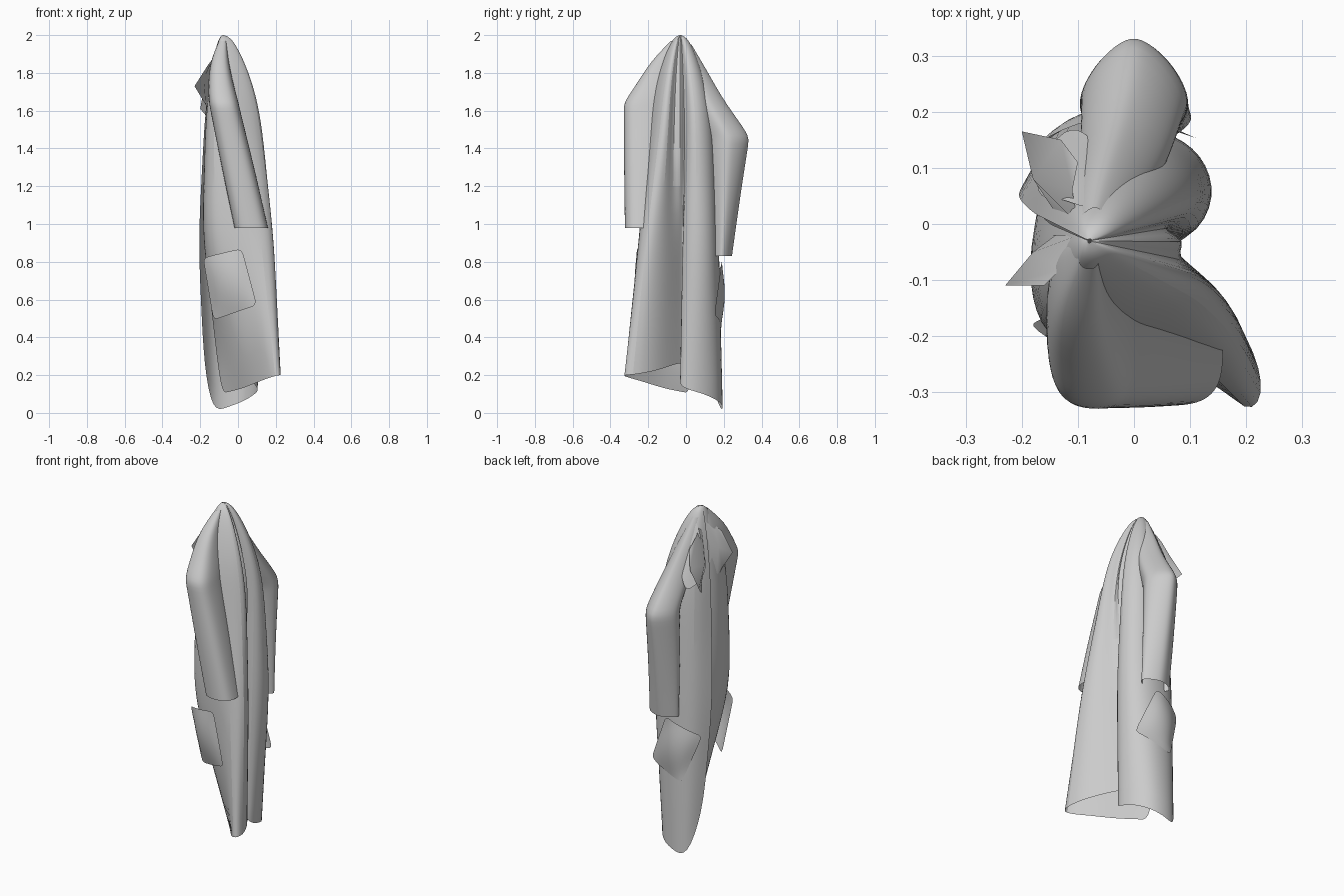
import bpy
import math
from mathutils import Vector

cube = bpy.data.objects.get("Cube")
if cube:
    bpy.data.objects.remove(cube)

cloth = bpy.data.materials.new("grey cloth")
cloth.use_nodes = True
GREY = (0.6, 0.6, 0.6, 1)
cloth.diffuse_color = GREY
cloth.node_tree.nodes["Principled BSDF"].inputs["Base Color"].default_value = GREY


def sheet(name, rows, closed=False, levels=2):
    """Skin a grid of points as one smooth sheet of cloth."""
    n = len(rows[0])
    span = n if closed else n - 1
    faces = [(r * n + c, r * n + (c + 1) % n, (r + 1) * n + (c + 1) % n, (r + 1) * n + c)
             for r in range(len(rows) - 1) for c in range(span)]
    mesh = bpy.data.meshes.new(name)
    mesh.from_pydata([p for row in rows for p in row], [], faces)
    mesh.materials.append(cloth)
    obj = bpy.data.objects.new(name, mesh)
    bpy.context.collection.objects.link(obj)
    if levels:
        sub = obj.modifiers.new("soften", 'SUBSURF')
        sub.levels = sub.render_levels = levels
    for o in bpy.context.selected_objects:
        o.select_set(False)
    obj.select_set(True)
    bpy.context.view_layer.objects.active = obj
    bpy.ops.object.shade_smooth_by_angle(angle=math.radians(50))


def blend(a, b, t):
    return [Vector(p).lerp(Vector(q), t) for p, q in zip(a, b)]


# Coat body: outlines run from one front edge round the back to the other
hem = [(-.09, .03, .10), (-.06, -.01, .11), (-.01, -.07, .12), (.05, -.15, .14),
       (.12, -.24, .17), (.205, -.355, .20), (.24, -.29, .20), (.19, -.17, .22),
       (.10, -.08, .25), (.03, -.02, .27), (.02, -.005, .24), (.09, -.05, .15),
       (.11, .02, .12), (.09, .10, .10), (.03, .18, .06), (-.06, .20, .03),
       (-.135, .185, .0), (-.18, .10, .25)]
waist = [(-.18, .03), (-.195, -.06), (-.185, -.17), (-.13, -.235), (.01, -.25),
         (.13, -.26), (.21, -.22), (.17, -.13), (.10, -.07), (.04, -.025),
         (.03, -.01), (.11, -.03), (.155, .05), (.13, .13), (.06, .17), (-.04, .18),
         (-.155, .15), (-.21, .05)]
chest = [(-.15, .0), (-.175, -.05), (-.175, -.14), (-.14, -.205), (-.05, -.215),
         (.05, -.18), (.13, -.14), (.135, -.09), (.06, -.065), (.115, -.03),
         (.04, -.005), (.10, .01), (.125, .05), (.10, .11), (.04, .15), (-.04, .15),
         (-.14, .12), (-.18, .02)]
waist = [(x, y, .9) for x, y in waist]
chest = [(x, y, 1.5) for x, y in chest]
HOOK = Vector((-.08, -.03, 0))


def gathered(z, k):
    """The chest outline drawn in towards the hook."""
    out = []
    for p in chest:
        q = HOOK + (Vector(p) - HOOK) * k
        q.z = z
        out.append(q)
    return out


body = [hem, blend(hem, waist, .5), waist, blend(waist, chest, .5), chest,
        gathered(1.68, .84), gathered(1.82, .62), gathered(1.93, .38),
        gathered(1.99, .18), gathered(2.0, .02)]
sheet("coat_body", body)


# Sleeves: stacked rings from shoulder to open cuff; power sets how pointed they are
def sleeve(name, rings, power, count=16):
    def bend(v):
        return math.copysign(abs(v) ** power, v)
    turns = [math.tau * i / count for i in range(count)]
    sheet(name, [[(x + rx * bend(math.cos(t)), y + ry * bend(math.sin(t)), z) for t in turns]
                 for x, y, z, rx, ry in rings], closed=True)


sleeve("right_sleeve", [(-.08, -.05, 1.97, .02, .03), (-.10, -.11, 1.86, .05, .08),
                        (-.09, -.16, 1.73, .07, .11), (-.075, -.22, 1.64, .08, .115),
                        (-.065, -.22, 1.59, .08, .11), (.0, -.23, 1.3, .088, .10),
                        (.07, -.235, .98, .09, .09)], .75)
sleeve("left_sleeve", [(-.07, .0, 1.95, .03, .03), (-.05, .05, 1.80, .06, .07),
                       (-.02, .11, 1.64, .08, .10), (.0, .22, 1.47, .095, .12),
                       (.0, .22, 1.43, .10, .115), (.0, .205, 1.15, .10, .085),
                       (.01, .19, .83, .095, .055)], 1.3)


# Patch pockets: four-cornered patches that belly outwards
def pocket(name, corners, out, steps=6):
    tl, tr, br, bl = [Vector(c) for c in corners]
    rows = []
    for r in range(steps + 1):
        v = r / steps
        row = []
        for c in range(steps + 1):
            u = c / steps
            puff = math.sin(math.pi * u) ** .7 * math.sin(math.pi * (.15 + .75 * v))
            row.append(tl.lerp(tr, u).lerp(bl.lerp(br, u), v) + Vector(out) * puff)
        rows.append(row)
    sheet(name, rows, levels=1)


pocket("right_pocket", [(-.185, -.18, .82), (.02, -.26, .87), (.10, -.28, .57),
                        (-.13, -.15, .49)], (-.015, -.035, 0))
pocket("left_pocket", [(.0, .19, .81), (-.195, .125, .72), (-.10, .185, .44),
                       (.12, .15, .52)], (-.01, .045, 0))

# Crumpled collar and lapels on the front opening
sheet("right_lapel", [[(-.10, -.02, 1.94), (-.13, -.08, 1.88), (-.16, -.11, 1.84)],
                      [(-.14, -.02, 1.78), (-.18, -.05, 1.77), (-.23, -.11, 1.73)],
                      [(-.15, -.02, 1.55), (-.16, -.06, 1.58), (-.17, -.10, 1.63)]],
      levels=0)
sheet("left_lapel", [[(-.10, .0, 1.93), (-.11, .06, 1.86), (-.10, .11, 1.80)],
                     [(-.14, .02, 1.75), (-.18, .08, 1.72), (-.13, .15, 1.70)],
                     [(-.16, .03, 1.48), (-.15, .08, 1.55), (-.20, .165, 1.61)]],
      levels=0)
sheet("collar_fold", [[(-.08, .02, 1.96), (-.05, .06, 1.88), (-.03, .10, 1.78)],
                      [(-.13, .05, 1.85), (-.12, .11, 1.76), (-.08, .16, 1.66)],
                      [(-.17, .04, 1.70), (-.18, .10, 1.64), (-.12, .18, 1.56)]])
